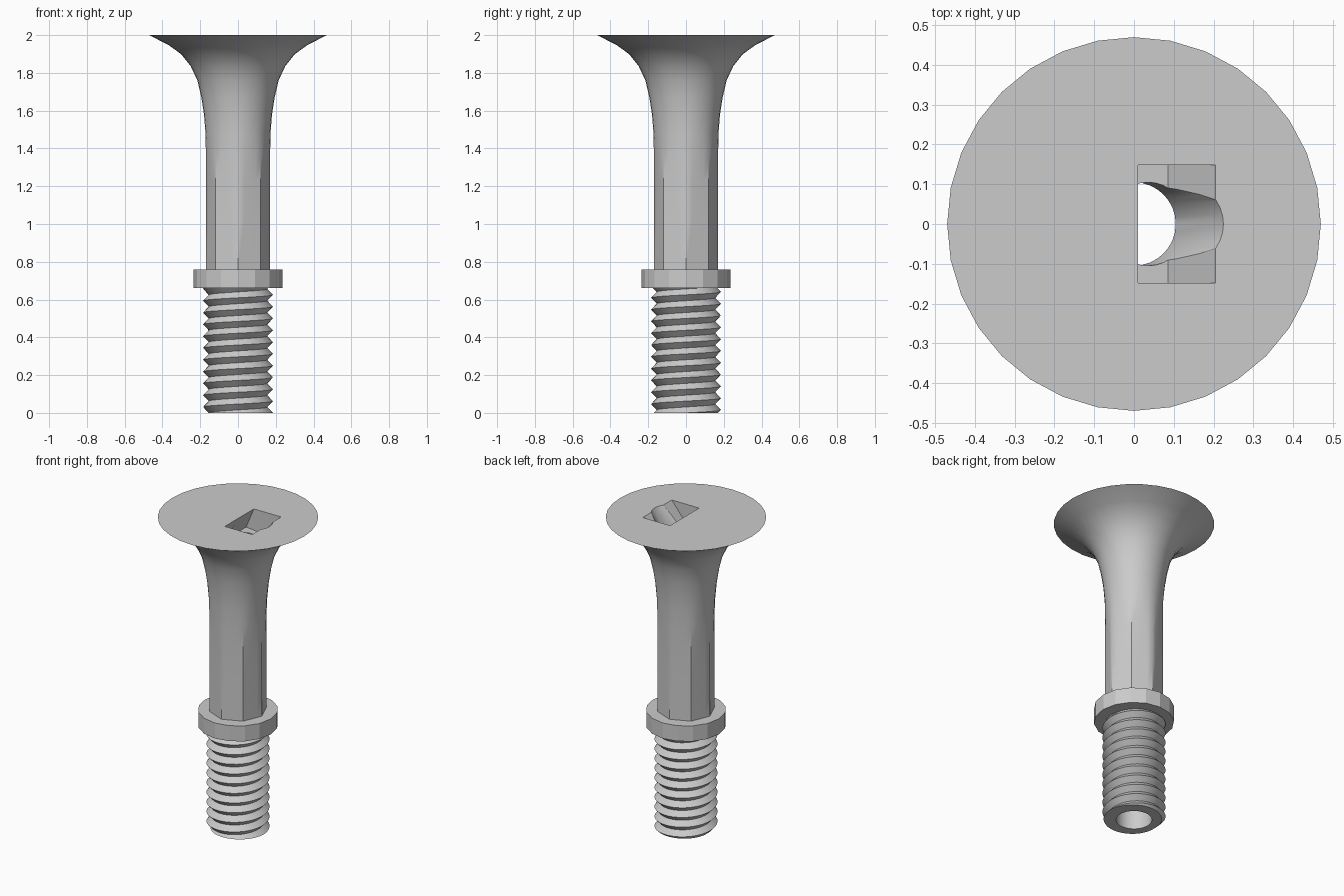
import bpy, bmesh, math
from math import cos, sin, pi

old = bpy.data.objects.get("Cube")
if old:
    bpy.data.objects.remove(old, do_unlink=True)

SIDES = 32
BORE = 0.105

metal = bpy.data.materials.new("plain_grey")
metal.use_nodes = True
grey = (0.6, 0.6, 0.6, 1.0)
metal.diffuse_color = grey
metal.node_tree.nodes["Principled BSDF"].inputs["Base Color"].default_value = grey


def finish(bm, name):
    bmesh.ops.recalc_face_normals(bm, faces=bm.faces[:])
    mesh = bpy.data.meshes.new(name)
    bm.to_mesh(mesh)
    bm.free()
    mesh.materials.append(metal)
    obj = bpy.data.objects.new(name, mesh)
    bpy.context.collection.objects.link(obj)
    return obj


def bridge(bm, lower, upper):
    n = len(lower)
    for i in range(n):
        j = (i + 1) % n
        bm.faces.new((lower[i], lower[j], upper[j], upper[i]))


def loft(name, rings):
    """Closed solid through a stack of equal rings of points."""
    bm = bmesh.new()
    loops = [[bm.verts.new(p) for p in ring] for ring in rings]
    for a, b in zip(loops, loops[1:]):
        bridge(bm, a, b)
    bm.faces.new(loops[0][::-1])
    bm.faces.new(loops[-1])
    return finish(bm, name)


def circle(r, z, x=0.0, n=SIDES):
    return [(x + r * cos(2 * pi * i / n), r * sin(2 * pi * i / n), z) for i in range(n)]


def stem_ring(r, z, octagon):
    """Circle blended towards an octagon with corners on the axes."""
    ring = []
    for i in range(SIDES):
        a = 2 * pi * i / SIDES
        flat = cos(pi / 8) / cos(a % (pi / 4) - pi / 8)
        k = r * (1 + octagon * (flat - 1))
        ring.append((k * cos(a), k * sin(a), z))
    return ring


def smooth(obj, degrees=30):
    bpy.ops.object.select_all(action='DESELECT')
    obj.select_set(True)
    bpy.context.view_layer.objects.active = obj
    bpy.ops.object.shade_smooth_by_angle(angle=math.radians(degrees))


def cut(obj, cutter):
    bpy.context.view_layer.objects.active = obj
    mod = obj.modifiers.new("cut", 'BOOLEAN')
    mod.operation = 'DIFFERENCE'
    mod.solver = 'EXACT'
    mod.object = cutter
    bpy.ops.object.modifier_apply(modifier=mod.name)


# Flared stem: octagonal below, round trumpet above (radius, height, octagon share)
stem = loft("flared_stem", [stem_ring(*p) for p in (
    (0.17, 0.76, 1), (0.17, 1.0, 1), (0.17, 1.23, 0.85), (0.17, 1.36, 0.4),
    (0.172, 1.48, 0.1), (0.18, 1.58, 0), (0.194, 1.67, 0), (0.215, 1.76, 0),
    (0.25, 1.835, 0), (0.302, 1.9, 0), (0.367, 1.947, 0), (0.47, 2.0, 0))])

# Collar
collar = loft("collar", [circle(0.235, z, n=16) for z in (0.66, 0.76)])

# Cutters: bore that leans at the top, and a tilted pocket
bore = loft("bore_cutter", [circle(BORE, -0.1), circle(BORE, 1.8),
                            circle(BORE, 2.0, 0.12), circle(BORE, 2.1, 0.18)])
pocket_profile = ((0.05, 2.1), (0.288, 2.1), (0.085, 1.855), (-0.045, 1.868), (0.01, 2.0))
pocket = loft("pocket_cutter", [[(x, y, z) for x, z in pocket_profile]
                                for y in (-0.148, 0.148)])
cut(stem, pocket)
cut(stem, bore)
cut(collar, bore)
for helper in (bore, pocket):
    bpy.data.objects.remove(helper, do_unlink=True)

# Stem corners stay crisp on the diagonals only
smooth(stem)
for edge in stem.data.edges:
    ends = [stem.data.vertices[v].co for v in edge.vertices]
    if all(0.76 <= p.z < 1.6 and min(abs(p.x), abs(p.y)) < 0.001
           and p.xy.length > 0.15 for p in ends) and abs(ends[0].z - ends[1].z) > 0.01:
        edge.use_edge_sharp = False
smooth_collar = collar.data.polygons
for face in smooth_collar:
    face.use_smooth = face.center.xy.length < BORE + 0.01 and abs(face.normal.z) < 0.5

# Threaded shank: helical rows alternating between crest and root
PITCH, TOP = 0.0625, 0.66
CREST, ROOT = 0.185, 0.155


def thread_point(z, a):
    phase = (z / PITCH - a / (2 * pi)) % 1.0
    r = ROOT + (CREST - ROOT) * abs(2 * phase - 1)
    return (r * cos(a), r * sin(a), z)


bm = bmesh.new()
rows = []
for k in range(-2, 2 * math.ceil(TOP / PITCH) + 1):
    row = []
    for i in range(SIDES + 1):
        a = 2 * pi * i / SIDES
        z = min(max((k / 2 + a / (2 * pi)) * PITCH, 0.0), TOP)
        row.append(bm.verts.new(thread_point(z, a)))
    rows.append(row)
for low, high in zip(rows, rows[1:]):
    for i in range(SIDES):
        quad = (low[i], low[i + 1], high[i + 1], high[i])
        if max(v.co.z for v in quad) - min(v.co.z for v in quad) > 1e-6:
            bm.faces.new(quad)
inner = [[bm.verts.new(p) for p in circle(BORE, z)] for z in (0.0, TOP)]
outer = [[bm.verts.new(thread_point(z, 2 * pi * i / SIDES)) for i in range(SIDES)]
         for z in (0.0, TOP)]
bridge(bm, *inner)
for a, b in zip(inner, outer):
    bridge(bm, a, b)
bmesh.ops.remove_doubles(bm, verts=bm.verts[:], dist=0.0002)
bmesh.ops.delete(bm, geom=[v for v in bm.verts if not v.link_faces], context='VERTS')
smooth(finish(bm, "threaded_shank"))
